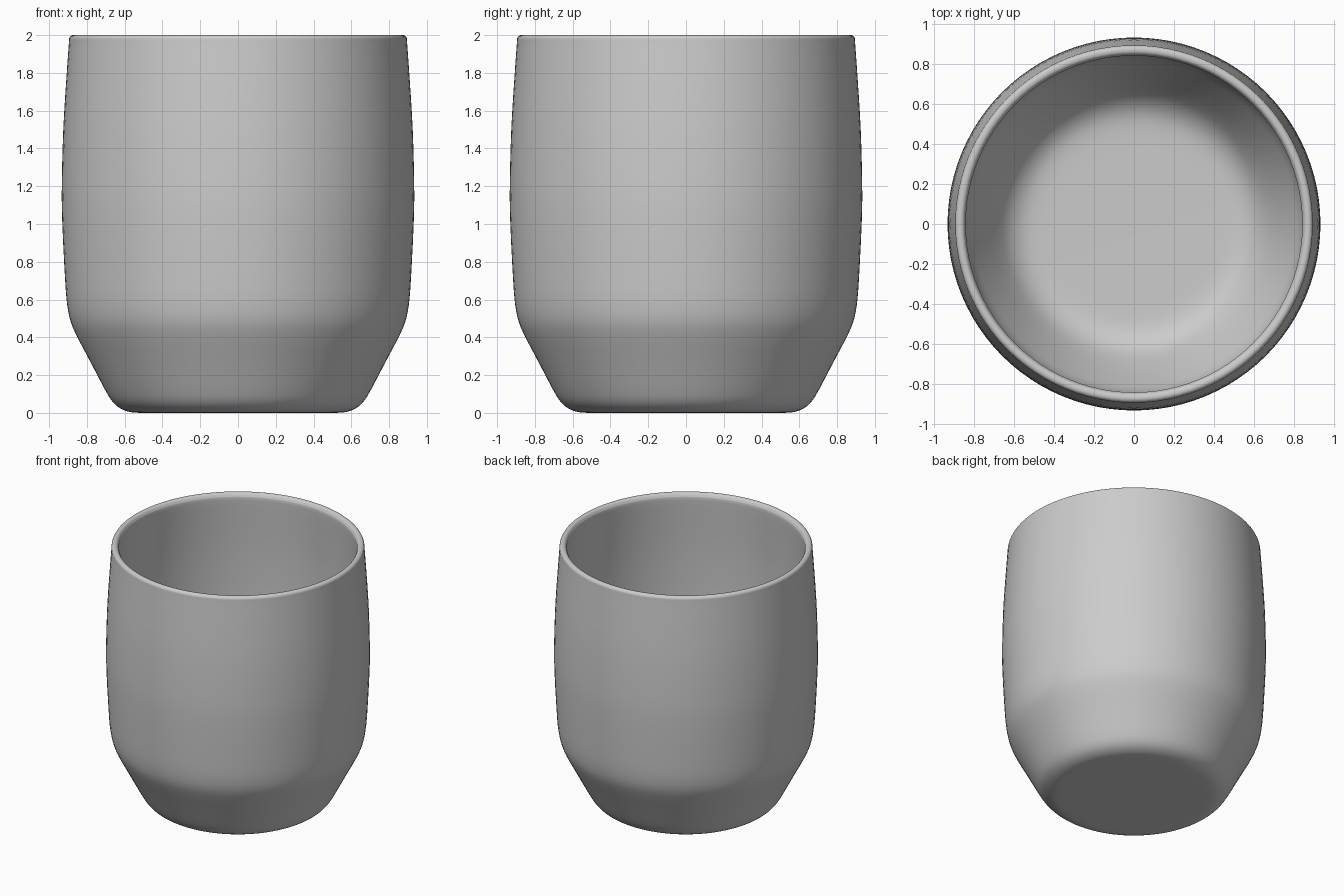
import bpy, bmesh, math
from mathutils import Vector

if "Cube" in bpy.data.objects:
    bpy.data.objects.remove(bpy.data.objects["Cube"])

SEGMENTS = 96

# Cup section as (radius, height): underside, outer wall, rim, inner wall, floor
OUTER = [(0.50, 0.0), (0.57, 0.004), (0.625, 0.025), (0.665, 0.06), (0.70, 0.115),
         (0.75, 0.21), (0.80, 0.305), (0.85, 0.40), (0.885, 0.48), (0.904, 0.57),
         (0.915, 0.70), (0.93, 1.0), (0.933, 1.2), (0.925, 1.5), (0.91, 1.75),
         (0.896, 1.95), (0.893, 1.985), (0.882, 1.998)]
INNER = [(0.868, 2.0), (0.855, 1.995), (0.846, 1.98), (0.843, 1.95), (0.857, 1.75),
         (0.872, 1.5), (0.88, 1.2), (0.877, 1.0), (0.865, 0.72), (0.852, 0.60),
         (0.83, 0.50), (0.79, 0.41), (0.735, 0.30), (0.68, 0.20), (0.63, 0.13),
         (0.57, 0.085), (0.50, 0.065), (0.40, 0.06)]


def smooth_curve(points, steps=3):
    """Catmull-Rom curve through the section points."""
    pts = [Vector(p) for p in points]
    pts = [pts[0]] + pts + [pts[-1]]
    out = []
    for a, b, c, d in zip(pts, pts[1:], pts[2:], pts[3:]):
        for i in range(steps):
            t = i / steps
            out.append(0.5 * (2 * b + (c - a) * t + (2 * a - 5 * b + 4 * c - d) * t ** 2
                              + (3 * b - a - 3 * c + d) * t ** 3))
    return out + [pts[-1]]


# Spin the section into a hollow cup
bm = bmesh.new()
rings = []
for r, z in smooth_curve(OUTER + INNER):
    rings.append([bm.verts.new((r * math.cos(2 * math.pi * i / SEGMENTS),
                                r * math.sin(2 * math.pi * i / SEGMENTS), z))
                  for i in range(SEGMENTS)])
for lo, hi in zip(rings, rings[1:]):
    for i in range(SEGMENTS):
        j = (i + 1) % SEGMENTS
        bm.faces.new((lo[i], lo[j], hi[j], hi[i]))

# Underside and inner floor
bm.faces.new(rings[0][::-1])
bm.faces.new(rings[-1])
bmesh.ops.recalc_face_normals(bm, faces=bm.faces)
for f in bm.faces:
    f.smooth = True

mesh = bpy.data.meshes.new("cup")
bm.to_mesh(mesh)
bm.free()
cup = bpy.data.objects.new("cup", mesh)
bpy.context.collection.objects.link(cup)

mat = bpy.data.materials.new("light grey")
mat.diffuse_color = (0.6, 0.6, 0.6, 1)
mat.use_nodes = True
mat.node_tree.nodes["Principled BSDF"].inputs["Base Color"].default_value = mat.diffuse_color
mesh.materials.append(mat)
